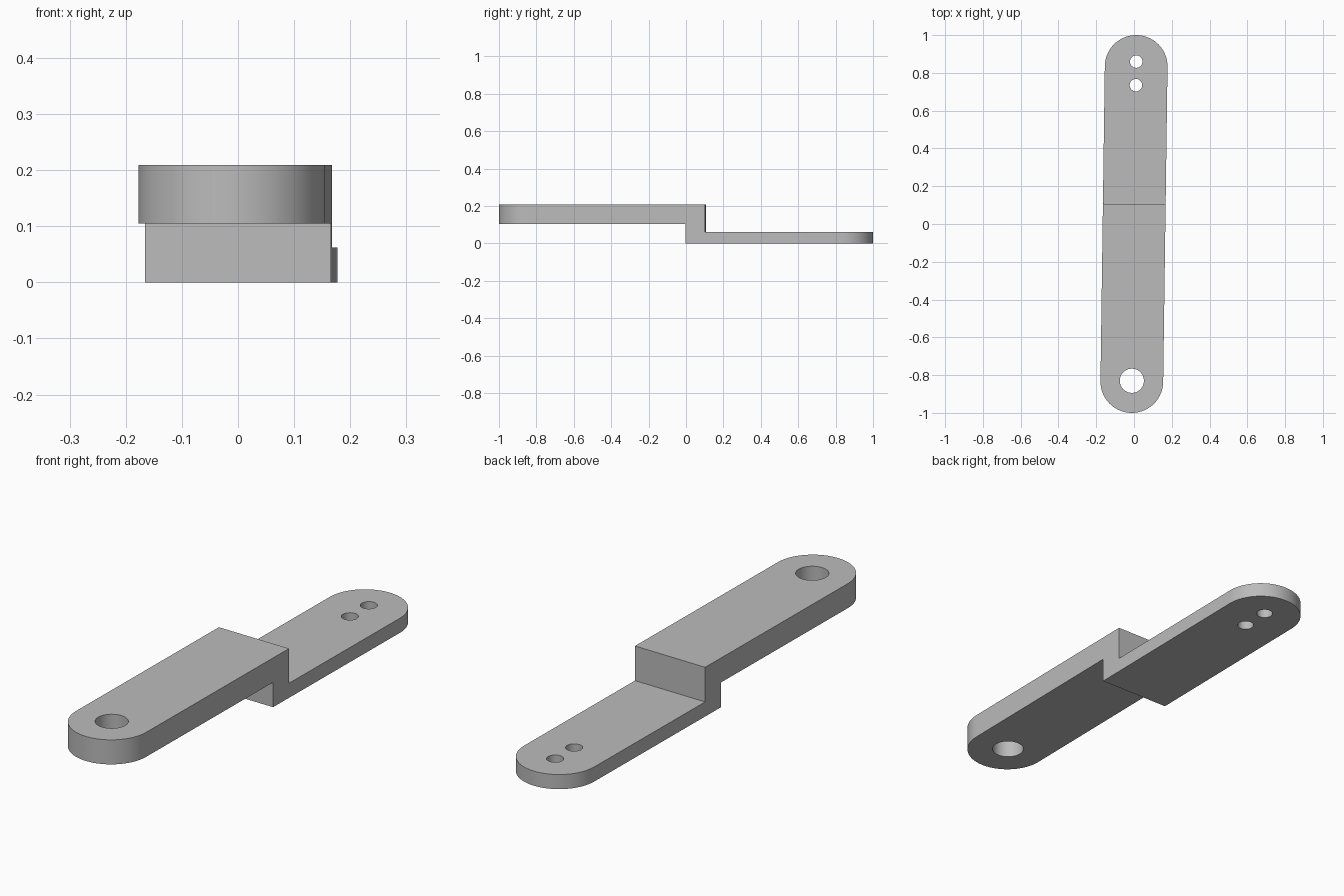
import bpy
import bmesh
from math import sin, cos, pi, radians
from mathutils import Matrix

default = bpy.data.objects.get("Cube")
if default:
    bpy.data.objects.remove(default)

RADIUS = 0.166      # half width of the arm
REACH = 1 - RADIUS  # distance from centre to each rounded end's centre
TOP = 0.209
UPPER_BASE = 0.105  # underside of the raised half
LOWER_TOP = 0.062   # upper face of the low half
STEP = 0.105        # thickness of the upright web
ARC = 48
TILT = -0.0138      # slight turn of the whole arm about z

metal = bpy.data.materials.new("plain grey metal")
metal.use_nodes = True
grey = (0.5, 0.5, 0.5, 1)
metal.diffuse_color = grey
metal.node_tree.nodes["Principled BSDF"].inputs["Base Color"].default_value = grey


def add_object(name, bm):
    bmesh.ops.recalc_face_normals(bm, faces=bm.faces)
    mesh = bpy.data.meshes.new(name)
    bm.to_mesh(mesh)
    bm.free()
    mesh.materials.append(metal)
    obj = bpy.data.objects.new(name, mesh)
    bpy.context.collection.objects.link(obj)
    return obj


def box(name, y0, y1, z0, z1):
    bm = bmesh.new()
    place = Matrix.Translation((0, (y0 + y1) / 2, (z0 + z1) / 2))
    size = Matrix.Diagonal((1, y1 - y0, z1 - z0, 1))
    bmesh.ops.create_cube(bm, size=1, matrix=place @ size)
    return add_object(name, bm)


def drill(name, y, radius):
    bm = bmesh.new()
    bmesh.ops.create_cone(bm, cap_ends=True, segments=ARC, radius1=radius,
                          radius2=radius, depth=1,
                          matrix=Matrix.Translation((0, y, 0)))
    return add_object(name, bm)


# Round-ended arm outline, extruded to full height
bm = bmesh.new()
outline = []
for centre, start in ((REACH, 0), (-REACH, pi)):
    for i in range(ARC + 1):
        a = start + pi * i / ARC
        outline.append(bm.verts.new((RADIUS * cos(a), centre + RADIUS * sin(a), 0)))
base = bm.faces.new(outline)
raised = bmesh.ops.extrude_face_region(bm, geom=[base])["geom"]
bmesh.ops.translate(bm, vec=(0, 0, TOP),
                    verts=[v for v in raised if isinstance(v, bmesh.types.BMVert)])
arm = add_object("stepped_arm", bm)

# Cut the offset step, the pivot hole and the two screw holes
cutters = [
    box("space_under_raised_half", -2, 0, -1, UPPER_BASE),
    box("space_over_low_half", STEP, 2, LOWER_TOP, 1),
    drill("pivot_hole", -0.83, 0.064),
    drill("inner_screw_hole", 0.735, 0.033),
    drill("outer_screw_hole", 0.86, 0.033),
]
bpy.context.view_layer.objects.active = arm
for cutter in cutters:
    cutter.hide_render = True
    cut = arm.modifiers.new(cutter.name, 'BOOLEAN')
    cut.operation = 'DIFFERENCE'
    cut.solver = 'EXACT'
    cut.object = cutter
    bpy.ops.object.modifier_apply(modifier=cut.name)
    bpy.data.objects.remove(cutter)

# Turn the arm and smooth its curved walls
arm.data.transform(Matrix.Rotation(TILT, 4, 'Z'))
bpy.ops.object.select_all(action='DESELECT')
arm.select_set(True)
bpy.ops.object.shade_smooth_by_angle(angle=radians(30))
